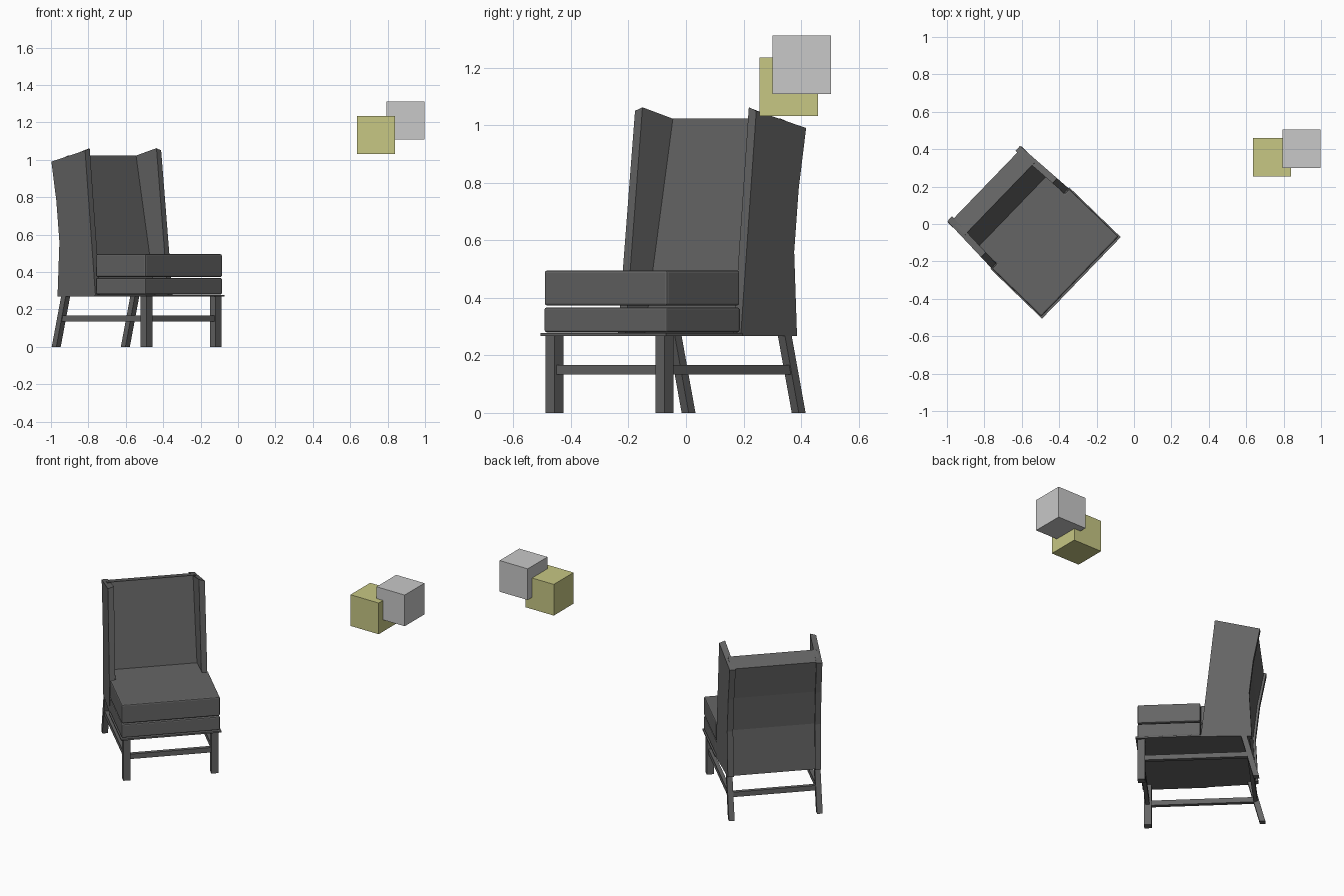
import bpy, bmesh, math
from mathutils import Matrix, Vector

default_cube = bpy.data.objects.get("Cube")
if default_cube:
    bpy.data.objects.remove(default_cube, do_unlink=True)


def material(name, colour):
    m = bpy.data.materials.new(name)
    m.use_nodes = True
    m.diffuse_color = (*colour, 1)
    m.node_tree.nodes["Principled BSDF"].inputs["Base Color"].default_value = (*colour, 1)
    return m


charcoal = material("charcoal", (0.13, 0.13, 0.13))
grey = material("light grey", (0.58, 0.58, 0.58))
olive = material("olive yellow", (0.57, 0.57, 0.23))

# Chair frame of reference: local x runs across the seat, local y towards the back
CHAIR = Matrix.Translation((-0.2835, -0.286, 0)) @ Matrix.Rotation(math.radians(46), 4, 'Z')


def add_object(name, bm, mat, placement=CHAIR):
    bmesh.ops.recalc_face_normals(bm, faces=bm.faces)
    mesh = bpy.data.meshes.new(name)
    bm.to_mesh(mesh)
    bm.free()
    mesh.materials.append(mat)
    ob = bpy.data.objects.new(name, mesh)
    ob.matrix_world = placement
    bpy.context.collection.objects.link(ob)
    return ob


def extruded(points, direction):
    """Solid made from a closed outline pushed along a direction."""
    bm = bmesh.new()
    face = bm.faces.new([bm.verts.new(p) for p in points])
    new = bmesh.ops.extrude_face_region(bm, geom=[face])["geom"]
    verts = [v for v in new if isinstance(v, bmesh.types.BMVert)]
    bmesh.ops.translate(bm, verts=verts, vec=direction)
    return bm


def bar(name, start, end, half_x, half_y, half_z=0):
    """Square bar between two points, with end faces kept level or upright."""
    start, end = Vector(start), Vector(end)
    if half_z == 0:
        offsets = [(-half_x, -half_y, 0), (half_x, -half_y, 0), (half_x, half_y, 0), (-half_x, half_y, 0)]
    elif half_x == 0:
        offsets = [(0, -half_y, -half_z), (0, half_y, -half_z), (0, half_y, half_z), (0, -half_y, half_z)]
    else:
        offsets = [(-half_x, 0, -half_z), (half_x, 0, -half_z), (half_x, 0, half_z), (-half_x, 0, half_z)]
    bm = extruded([start + Vector(o) for o in offsets], end - start)
    return add_object(name, bm, charcoal)


def t_slab(name, wide, narrow, front, step, back, z0, z1, bevel=0):
    """Slab that is wide in front and narrower between the wings."""
    half = [(wide, front), (wide, step), (narrow, step), (narrow, back)]
    outline = half + [(-x, y) for x, y in reversed(half)]
    bm = extruded([(x, y, z0) for x, y in outline], (0, 0, z1 - z0))
    ob = add_object(name, bm, charcoal)
    if bevel:
        mod = ob.modifiers.new("soft edges", 'BEVEL')
        mod.width, mod.segments = bevel, 2


# Seat board and cushions
t_slab("seat_board", 0.303, 0.27, -0.003, 0.38, 0.65, 0.268, 0.278)
t_slab("lower_cushion", 0.297, 0.262, 0.008, 0.375, 0.50, 0.28, 0.367, 0.007)
t_slab("seat_cushion", 0.297, 0.262, 0.008, 0.375, 0.53, 0.373, 0.495, 0.008)

# Rear curve shared by the wings and the back panel
REAR = [(0.723, 0.99), (0.684, 0.78), (0.66, 0.56), (0.675, 0.268)]

# Backrest panel
panel = [(0.47, 0.268), (0.509, 0.495), (0.605, 1.024)] + [(y - 0.014, z) for y, z in REAR]
add_object("back_panel", extruded([(-0.268, y, z) for y, z in panel], (0.536, 0, 0)), charcoal)

# Wings, tapering inwards towards the back
WING_THICK = 0.036
wing = [(0.378, 0.268), (0.46, 1.062)] + REAR
for side, label in ((1, "left"), (-1, "right")):
    bm = extruded([(side * 0.297, y, z) for y, z in wing], (-side * WING_THICK, 0, 0))
    for v in bm.verts:
        if abs(v.co.x) > 0.29 and v.co.z > 1:
            v.co.z -= 0.012
        v.co.x -= side * 0.05 * (v.co.y - 0.378)
    add_object(label + "_wing", bm, charcoal)

    # Legs: upright in front, raked at the back
    x = side * 0.266
    bar(label + "_front_leg", (x, 0.029, 0), (x, 0.029, 0.27), 0.022, 0.022)
    bar(label + "_back_leg", (x, 0.70, 0), (x, 0.63, 0.27), 0.017, 0.017)
    bar(label + "_stretcher", (x, 0.04, 0.15), (x, 0.66, 0.15), 0.012, 0, 0.016)

# Cross stretchers
for label, y in (("front", 0.029), ("back", 0.66)):
    bar(label + "_stretcher", (-0.266, y, 0.15), (0.266, y, 0.15), 0, 0.012, 0.016)

# Two floating blocks
for name, mat, centre in (("grey_block", grey, (0.895, 0.402, 1.21)),
                          ("olive_block", olive, (0.738, 0.357, 1.133))):
    bm = bmesh.new()
    bmesh.ops.create_cube(bm, size=0.204)
    add_object(name, bm, mat, Matrix.Translation(centre))
